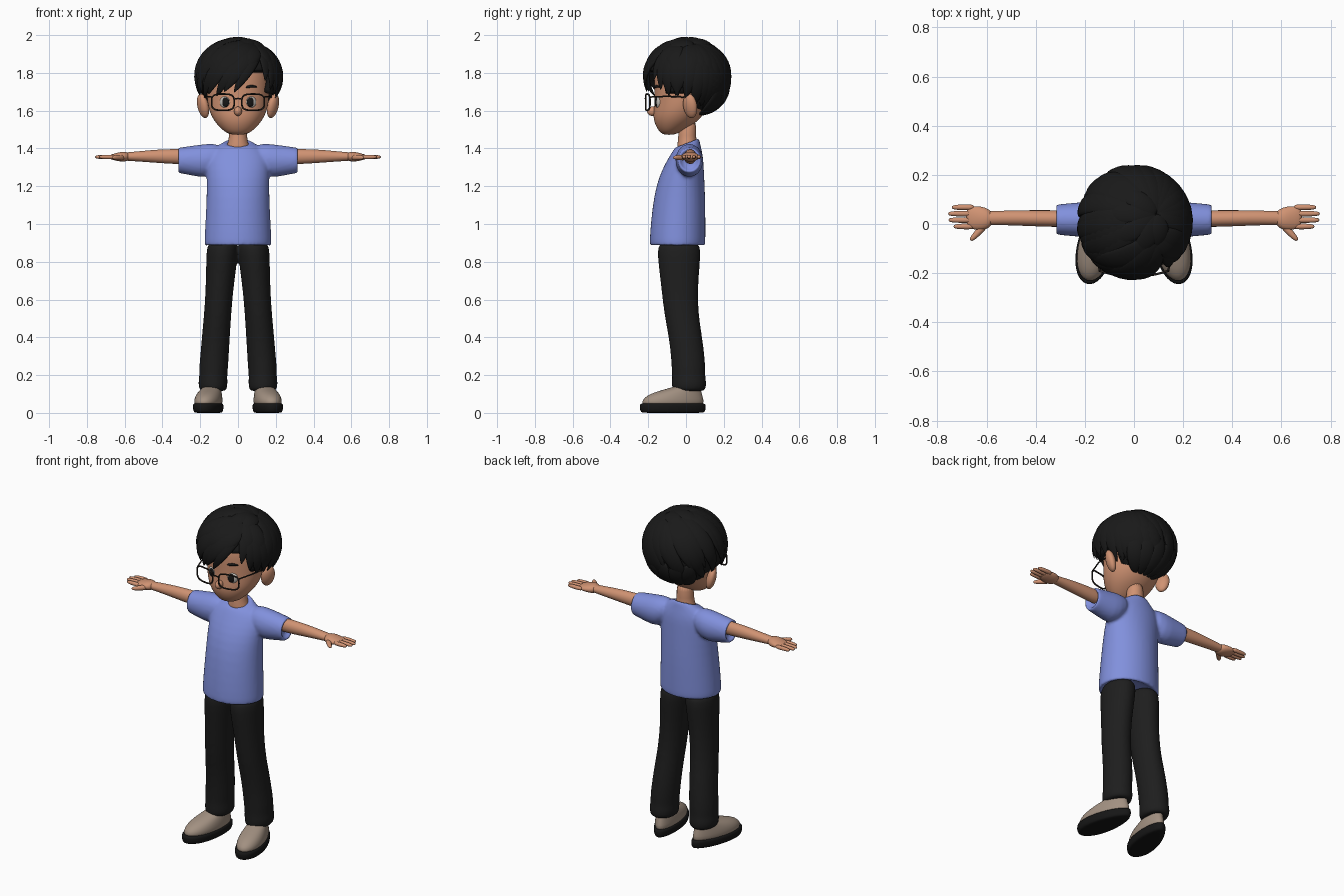
import bpy, bmesh, random
from math import sin, cos, pi, radians
from mathutils import Vector as V, Matrix

if "Cube" in bpy.data.objects:
    bpy.data.objects.remove(bpy.data.objects["Cube"])
random.seed(4)
X, Y, Z = V((1, 0, 0)), V((0, 1, 0)), V((0, 0, 1))


def material(name, r, g, b):
    m = bpy.data.materials.new(name)
    m.use_nodes = True
    m.diffuse_color = (r, g, b, 1)
    m.node_tree.nodes["Principled BSDF"].inputs["Base Color"].default_value = (r, g, b, 1)
    return m


SKIN = material("skin", .63, .29, .17)
HAIR = material("black hair", .010, .010, .010)
SHIRT = material("blue cotton", .22, .28, .72)
CLOTH = material("charcoal cloth", .013, .013, .013)
LEATHER = material("taupe leather", .36, .28, .22)
RUBBER = material("black rubber", .008, .008, .008)
FRAME = material("dark frame", .02, .015, .012)
WHITE = material("eye white", .55, .52, .48)


# --- helpers ---
def ring(c, u, v, n=20):
    return [c + u * cos(2 * pi * i / n) + v * sin(2 * pi * i / n) for i in range(n)]


def stack(rows, side=1):
    """Rings up z: (z, x, y, rx, ry, optional tilt)."""
    return [ring(V((side * r[1], r[2], r[0])), X * r[3],
                 Y * r[4] + Z * (r[5] if len(r) > 5 else 0)) for r in rows]


def along(rows, side):
    """Rings along x: (x, y, z, ry, rz)."""
    return [ring(V((side * x, y, z)), Y * ry, Z * rz) for x, y, z, ry, rz in rows]


def sweep(pts, radii, normals=None, flat=1, n=10):
    rings = []
    for i, p in enumerate(pts):
        t = pts[min(i + 1, len(pts) - 1)] - pts[max(i - 1, 0)]
        s = t.cross(normals[i] if normals else Z).normalized()
        rings.append(ring(p, s * radii[i], s.cross(t).normalized() * radii[i] * flat, n))
    return rings


def finish(name, bm, mat):
    me = bpy.data.meshes.new(name)
    bm.to_mesh(me)
    bm.free()
    me.materials.append(mat)
    me.shade_smooth()
    ob = bpy.data.objects.new(name, me)
    bpy.context.collection.objects.link(ob)
    return ob


def build(name, mat, bodies, sub=1, voxel=0):
    bm = bmesh.new()
    for rings in bodies:
        vs = [[bm.verts.new(p) for p in r] for r in rings]
        n = len(vs[0])
        for a, b in zip(vs, vs[1:]):
            for i in range(n):
                j = (i + 1) % n
                bm.faces.new((a[i], a[j], b[j], b[i]))
        bm.faces.new(vs[0])
        bm.faces.new(vs[-1])
    bmesh.ops.recalc_face_normals(bm, faces=bm.faces)
    ob = finish(name, bm, mat)
    if sub:
        ob.modifiers.new("subdivide", "SUBSURF").levels = sub
        ob.modifiers["subdivide"].render_levels = sub
    if voxel:
        m = ob.modifiers.new("blend", "REMESH")
        m.mode, m.voxel_size, m.use_smooth_shade = "VOXEL", voxel, True
        m = ob.modifiers.new("relax", "SMOOTH")
        m.factor, m.iterations = .5, 5
    return ob


def ball(name, mat, loc, size, rot=(0, 0, 0)):
    bm = bmesh.new()
    bmesh.ops.create_uvsphere(bm, u_segments=24, v_segments=16, radius=1)
    bmesh.ops.scale(bm, vec=size, verts=bm.verts)
    ob = finish(name, bm, mat)
    ob.location, ob.rotation_euler = loc, rot
    return ob


def wire(name, pts, depth, cyclic=False):
    cu = bpy.data.curves.new(name, "CURVE")
    cu.dimensions, cu.bevel_depth, cu.bevel_resolution = "3D", depth, 2
    sp = cu.splines.new("POLY")
    sp.points.add(len(pts) - 1)
    for q, p in zip(sp.points, pts):
        q.co = (*p, 1)
    sp.use_cyclic_u = cyclic
    cu.materials.append(FRAME)
    bpy.context.collection.objects.link(bpy.data.objects.new(name, cu))


# --- head and neck ---
build("head", SKIN, [stack([
    (1.472, 0, -.09, .03, .025), (1.485, 0, -.085, .07, .055), (1.53, 0, -.06, .117, .108),
    (1.58, 0, -.04, .148, .137), (1.64, 0, -.02, .165, .147), (1.72, 0, -.01, .17, .16),
    (1.80, 0, 0, .172, .17), (1.88, 0, 0, .14, .14), (1.92, 0, 0, .06, .06)])], 2)
build("neck", SKIN, [stack([(1.37, 0, .01, .08, .06), (1.42, 0, .006, .056, .053),
                            (1.46, 0, .006, .046, .046), (1.56, 0, .01, .05, .05)])])
ball("nose", SKIN, (0, -.178, 1.597), (.021, .028, .025))

# --- shirt: torso and sleeves blended together ---
torso = stack([
    (.91, 0, -.045, .155, .122), (.88, 0, -.045, .168, .138), (.88, 0, -.045, .182, .15),
    (.95, 0, -.044, .178, .149), (1.08, 0, -.038, .171, .143), (1.2, 0, -.03, .167, .131),
    (1.29, 0, -.016, .17, .112), (1.36, 0, .002, .165, .09), (1.405, 0, .01, .13, .07),
    (1.432, 0, .013, .075, .058, .02), (1.438, 0, .013, .062, .052, .025),
    (1.41, 0, .013, .05, .045, .02)])
sleeve = [(.08, .015, 1.365, .06, .06), (.16, .018, 1.333, .078, .094), (.23, .018, 1.335, .07, .082),
          (.315, .018, 1.337, .063, .068), (.322, .018, 1.337, .06, .065),
          (.322, .018, 1.337, .05, .055), (.29, .018, 1.337, .045, .05)]
build("shirt", SHIRT, [torso, along(sleeve, 1), along(sleeve, -1)], 1, .009)

# --- trousers: two legs blended at the hips ---
leg = [(.115, .132, .015, .062, .078), (.12, .132, .015, .074, .09), (.16, .133, .017, .08, .094),
       (.19, .131, .014, .074, .088), (.23, .13, .014, .078, .091), (.32, .123, .008, .076, .09),
       (.42, .116, -.006, .075, .09), (.52, .108, -.024, .073, .092), (.64, .099, -.033, .074, .097),
       (.76, .09, -.036, .08, .108), (.84, .084, -.037, .085, .116), (.92, .08, -.037, .083, .115)]
build("trousers", CLOTH, [stack(leg), stack(leg, -1)], 1, .01)

# --- paired parts ---
for s, tag in ((1, "left"), (-1, "right")):
    # arm, palm, fingers and thumb
    build(tag + "_arm", SKIN, [along([
        (.22, .022, 1.357, .036, .042), (.34, .022, 1.357, .034, .04), (.42, .024, 1.359, .033, .036),
        (.52, .025, 1.358, .03, .028), (.59, .024, 1.357, .028, .022), (.63, .024, 1.357, .028, .02)], s)])
    build(tag + "_palm", SKIN, [along([
        (.575, .022, 1.357, .02, .016), (.59, .022, 1.357, .04, .026), (.62, .022, 1.356, .05, .027),
        (.655, .026, 1.355, .048, .018), (.685, .028, 1.355, .04, .009)], s)])
    digits = []
    for i, tip in enumerate((.735, .755, .757, .742)):
        y = -.01 + .026 * i
        path = [V((s * x, y, 1.355)) for x in (.645, .69, tip - .012, tip)]
        digits.append(sweep(path, [.0125, .0125, .011, .005]))
    path = [V((s * x, y, 1.352)) for x, y in ((.605, .0), (.63, -.03), (.657, -.058), (.666, -.067))]
    digits.append(sweep(path, [.018, .015, .012, .005]))
    build(tag + "_fingers", SKIN, digits)

    # shoe upper and sole, wider at the toe and turned out
    upper = build(tag + "_shoe", LEATHER, [stack([
        (.03, 0, 0, .066, .168), (.06, 0, 0, .07, .171), (.09, 0, .008, .067, .155),
        (.115, 0, .035, .058, .12), (.135, 0, .075, .05, .075), (.15, 0, .085, .042, .055)])])
    sole = build(tag + "_sole", RUBBER, [stack([
        (0, 0, 0, .06, .16), (.002, 0, 0, .07, .175), (.025, 0, 0, .075, .182),
        (.048, 0, 0, .074, .18), (.052, 0, 0, .066, .17)])])
    for ob in (upper, sole):
        for v in ob.data.vertices:
            v.co.x *= 1 - v.co.y
        ob.location, ob.rotation_euler = (s * .153, -.07, 0), (0, 0, s * radians(12))

    # ear, eye and brow
    ball(tag + "_ear", SKIN, (s * .185, .022, 1.625), (.026, .04, .066), (0, s * radians(14), s * radians(-30)))
    turn = (0, 0, s * radians(20))
    ball(tag + "_eye", WHITE, (s * .068, -.147, 1.645), (.03, .014, .032), turn)
    ball(tag + "_iris", RUBBER, (s * .066, -.156, 1.645), (.02, .009, .026), turn)
    brow = [V((s * x, y, z)) for x, y, z in ((.04, -.166, 1.722), (.07, -.158, 1.732), (.105, -.138, 1.725))]
    build(tag + "_eyebrow", HAIR, [sweep(brow, [.006, .009, .003])])

    # glasses rim and temple
    rim = []
    for i in range(32):
        c, d = cos(2 * pi * i / 32), sin(2 * pi * i / 32)
        x = .08 + .06 * abs(c) ** .6 * (1 if c > 0 else -1)
        rim.append((s * x, -.214 + 1.2 * x * x, 1.645 + .043 * abs(d) ** .6 * (1 if d > 0 else -1)))
    wire(tag + "_glasses_rim", rim, .0045, True)
    wire(tag + "_glasses_temple", [(s * .138, -.19, 1.672), (s * .168, -.1, 1.676), (s * .178, .02, 1.67)], .004)
wire("glasses_bridge", [(-.025, -.213, 1.66), (0, -.216, 1.665), (.025, -.213, 1.66)], .004)

# --- hair: a shell plus swept locks from an off-centre crown ---
CENTRE, RADII = V((0, .008, 1.77)), V((.222, .22, .203))


def aim(az, el):
    a, e = radians(az), radians(el)
    return V((sin(a) * cos(e), -cos(a) * cos(e), sin(e)))


def on_scalp(d, k=1):
    return CENTRE + V(a * b for a, b in zip(d, RADII)) * k


bm = bmesh.new()
bmesh.ops.create_uvsphere(bm, u_segments=40, v_segments=30, radius=1)
bare = []
for f in bm.faces:
    c = f.calc_center_median()
    limit = .17 if c.y < -.55 else -.38 if c.y < .2 else -.97
    if c.z < limit:
        bare.append(f)
bmesh.ops.delete(bm, geom=bare, context="FACES")
for v in bm.verts:
    v.co = on_scalp(v.co, .97)
shell = finish("hair_shell", bm, HAIR)
m = shell.modifiers.new("thickness", "SOLIDIFY")
m.thickness, m.offset = .03, -1


def lock(start, end, width, flick=.03, steps=9):
    pts, radii, normals = [], [], []
    for i in range(steps):
        t = i / (steps - 1)
        d = start.slerp(end, t)
        pts.append(on_scalp(d, .985 + .03 * sin(pi * t) + flick * t ** 3))
        radii.append(width * max(.05, sin(pi * (.16 + .84 * t)) ** .8))
        normals.append(d)
    return sweep(pts, radii, normals, .36, 8)


crown = aim(110, 64)
locks = []
# back and side locks, long at the nape
for az in range(72, 300, 15):
    back = min(1, max(0, (100 - abs(az - 180)) / 60))
    low = -24 - 40 * back ** .8
    locks.append(lock(crown, aim(az, low + random.uniform(-5, 5)), .055, .05 - .06 * back))
    locks.append(lock(crown, aim(az + 8, low * .35 + random.uniform(-8, 8)), .05, .04))
# fringe swept to one side, leaving the brow open on the other
for az, el, w in ((-76, -26, .05), (-62, -30, .05), (-48, -24, .055), (-34, -27, .05), (-20, -20, .055),
                  (-6, -21, .045), (-55, 2, .06), (-28, 0, .06), (4, 4, .05)):
    locks.append(lock(aim(60, 58), aim(az, el), w, .06))
for az, el, w in ((38, -4, .04), (50, -17, .045), (62, -26, .05), (76, -27, .05), (48, 12, .05), (70, 5, .055)):
    locks.append(lock(aim(60, 62), aim(az, el), w, .06))
# loose tufts on top
for az in (-150, -100, -50, 0, 40):
    locks.append(lock(crown, aim(az, 48), .05, .03))
# wisps at the nape
for az in (140, 160, 180, 200, 220):
    locks.append(lock(aim(az, -5), aim(az, -74), .05, .03))
build("hair_locks", HAIR, locks)
